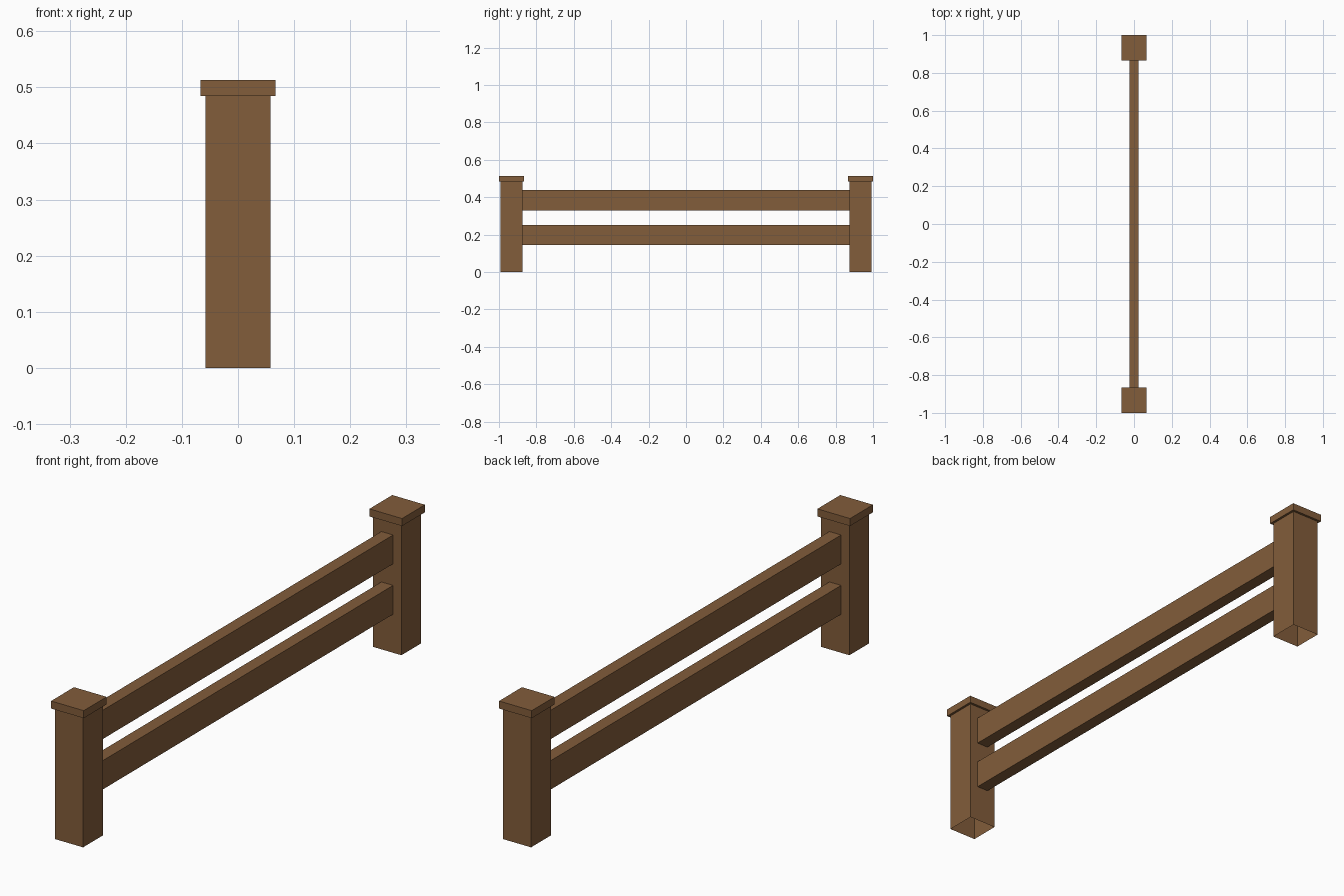
import bpy, bmesh
from mathutils import Vector

if "Cube" in bpy.data.objects:
    bpy.data.objects.remove(bpy.data.objects["Cube"])

wood = bpy.data.materials.new("brown wood")
wood.diffuse_color = (0.225, 0.109, 0.043, 1.0)
wood.use_nodes = True
wood.node_tree.nodes["Principled BSDF"].inputs["Base Color"].default_value = wood.diffuse_color


def box(name, lo, hi, open_dirs=()):
    """Flat-shaded box between two corners; faces pointing along open_dirs are left out."""
    lo, hi = Vector(lo), Vector(hi)
    bm = bmesh.new()
    bmesh.ops.create_cube(bm, size=1.0)
    for v in bm.verts:
        v.co = (lo + hi) / 2 + v.co * (hi - lo)
    bm.normal_update()
    drop = [f for f in bm.faces
            if any(f.normal.dot(Vector(d)) > 0.9 for d in open_dirs)]
    bmesh.ops.delete(bm, geom=drop, context='FACES_ONLY')
    mesh = bpy.data.meshes.new(name)
    bm.to_mesh(mesh)
    bm.free()
    mesh.materials.append(wood)
    obj = bpy.data.objects.new(name, mesh)
    bpy.context.collection.objects.link(obj)
    return obj


POST, CAP, RAIL = 0.058, 0.067, 0.024   # half widths
POST_Y = 1.0 - CAP
POST_TOP, CAP_TOP = 0.485, 0.513

# End posts (hollow underneath) with overhanging caps
for side, s in (("front", -1), ("back", 1)):
    y = s * POST_Y
    box(side + "_post", (-POST, y - POST, 0), (POST, y + POST, POST_TOP),
        [(0, 0, -1), (0, 0, 1)])
    box(side + "_post_cap", (-CAP, y - CAP, POST_TOP), (CAP, y + CAP, CAP_TOP))

# Two horizontal rails meeting the inner post faces
end = POST_Y - POST
for name, z0, z1 in (("lower_rail", 0.143, 0.25), ("upper_rail", 0.33, 0.437)):
    box(name, (-RAIL, -end, z0), (RAIL, end, z1), [(0, 1, 0), (0, -1, 0)])
